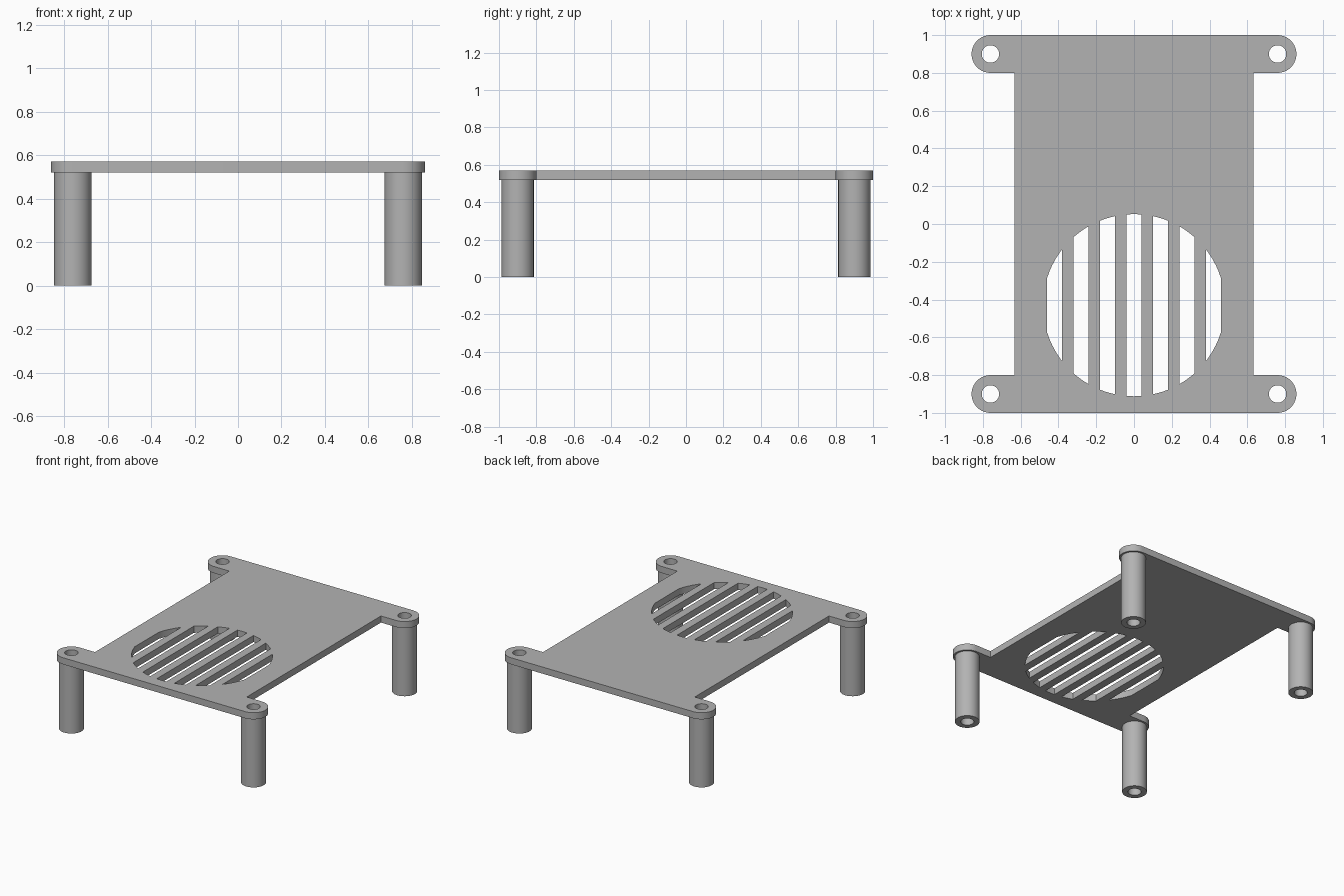
import bpy, bmesh
from math import cos, sin, pi, sqrt

if "Cube" in bpy.data.objects:
    bpy.data.objects.remove(bpy.data.objects["Cube"])

PLATE_BOTTOM, PLATE_TOP = 0.52, 0.57
POST_X, POST_Y = 0.76, 0.9
TAB_R, POST_R, BORE_R = 0.1, 0.086, 0.046
BODY_X = 0.633
VENT_Y, VENT_R = -0.43, 0.482
SLOT_HALF, SLOT_PITCH = 0.04, 0.14

grey = bpy.data.materials.new("plain grey")
grey.use_nodes = True
colour = (0.45, 0.45, 0.45, 1)
grey.diffuse_color = colour
grey.node_tree.nodes["Principled BSDF"].inputs["Base Color"].default_value = colour


def arc(cx, cy, r, start, end, steps):
    """Points on an arc, both ends included."""
    angles = [start + (end - start) * i / steps for i in range(steps + 1)]
    return [(cx + r * cos(a), cy + r * sin(a)) for a in angles]


def circle(cx, cy, r, steps=40):
    return arc(cx, cy, r, 0, 2 * pi, steps)[:-1]


def extrude_outlines(name, outlines, z0, z1):
    """Fill nested outlines (inner ones become holes) and extrude them."""
    curve = bpy.data.curves.new(name + "_profile", "CURVE")
    curve.dimensions = "2D"
    curve.fill_mode = "BOTH"
    curve.extrude = (z1 - z0) / 2
    for points in outlines:
        spline = curve.splines.new("POLY")
        spline.points.add(len(points) - 1)
        for p, (x, y) in zip(spline.points, points):
            p.co = (x, y, 0, 1)
        spline.use_cyclic_u = True
    helper = bpy.data.objects.new(name + "_profile", curve)
    bpy.context.collection.objects.link(helper)
    bpy.context.view_layer.update()
    graph = bpy.context.evaluated_depsgraph_get()
    mesh = bpy.data.meshes.new_from_object(helper.evaluated_get(graph))
    bpy.data.objects.remove(helper)

    # Weld caps to walls and move to height
    bm = bmesh.new()
    bm.from_mesh(mesh)
    bmesh.ops.remove_doubles(bm, verts=bm.verts, dist=1e-5)
    bmesh.ops.translate(bm, verts=bm.verts, vec=(0, 0, (z0 + z1) / 2))
    bmesh.ops.recalc_face_normals(bm, faces=bm.faces)
    bm.to_mesh(mesh)
    bm.free()
    mesh.materials.clear()
    mesh.materials.append(grey)

    obj = bpy.data.objects.new(name, mesh)
    bpy.context.collection.objects.link(obj)
    bpy.ops.object.select_all(action="DESELECT")
    obj.select_set(True)
    bpy.context.view_layer.objects.active = obj
    bpy.ops.object.shade_smooth_by_angle()
    return obj


def vent_slot(x0, x1, steps=6):
    """Strip of the round vent between x0 and x1."""
    xs = [x0 + (x1 - x0) * i / steps for i in range(steps + 1)]
    half = [sqrt(VENT_R ** 2 - x * x) for x in xs]
    lower = [(x, VENT_Y - h) for x, h in zip(xs, half)]
    upper = [(x, VENT_Y + h) for x, h in zip(xs, half)]
    return lower + upper[::-1]


# Plate outline: right half, then the same points mirrored
inner_y = POST_Y - TAB_R
right = (arc(POST_X, -POST_Y, TAB_R, -pi / 2, pi / 2, 20)
         + [(BODY_X, -inner_y), (BODY_X, inner_y)]
         + arc(POST_X, POST_Y, TAB_R, -pi / 2, pi / 2, 20))
outline = right + [(-x, y) for x, y in reversed(right)]

corners = {"front_left": (1, -1), "front_right": (-1, -1),
           "back_left": (1, 1), "back_right": (-1, 1)}
bores = [circle(sx * POST_X, sy * POST_Y, BORE_R) for sx, sy in corners.values()]
slots = [vent_slot(i * SLOT_PITCH - SLOT_HALF, i * SLOT_PITCH + SLOT_HALF)
         for i in range(-3, 4)]
extrude_outlines("vented_plate", [outline] + bores + slots, PLATE_BOTTOM, PLATE_TOP)

# Hollow standoff legs
for label, (sx, sy) in corners.items():
    x, y = sx * POST_X, sy * POST_Y
    extrude_outlines(label + "_leg", [circle(x, y, POST_R), circle(x, y, BORE_R)],
                     0, PLATE_BOTTOM)
